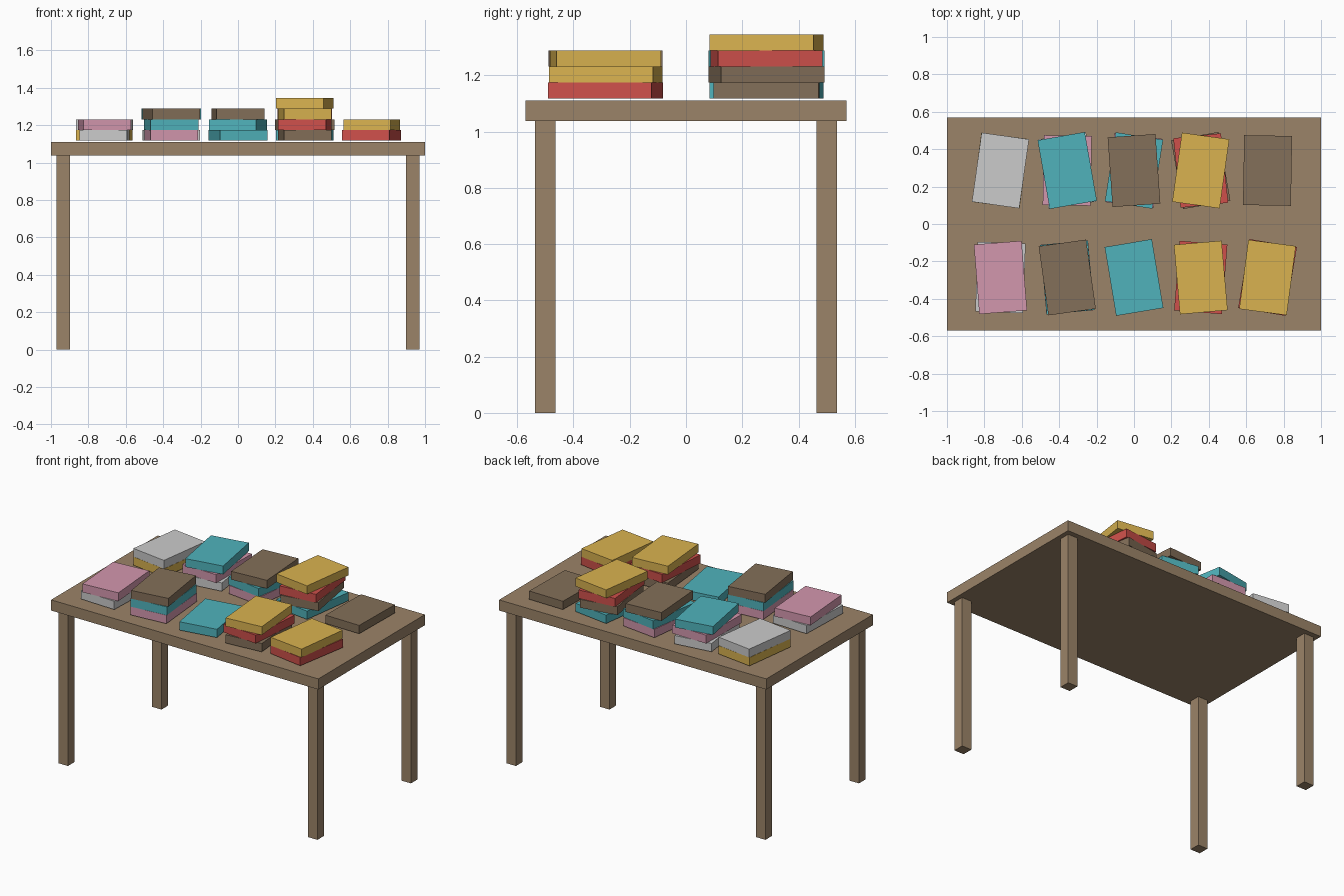
import bpy
from math import radians

if "Cube" in bpy.data.objects:
    bpy.data.objects.remove(bpy.data.objects["Cube"])

COLOURS = {
    "wood": (0.33, 0.23, 0.14),
    "brown": (0.23, 0.16, 0.10),
    "red": (0.62, 0.08, 0.07),
    "yellow": (0.70, 0.45, 0.08),
    "teal": (0.08, 0.45, 0.50),
    "pink": (0.65, 0.31, 0.42),
    "grey": (0.65, 0.65, 0.62),
}
mats = {}
for key, rgb in COLOURS.items():
    mats[key] = bpy.data.materials.new(key)
    mats[key].diffuse_color = (*rgb, 1)


def box(name, centre, size, colour, turn=0):
    bpy.ops.mesh.primitive_cube_add(size=1, location=centre,
                                    rotation=(0, 0, radians(turn)))
    ob = bpy.context.object
    ob.name = name
    ob.scale = size
    ob.data.materials.append(mats[colour])
    return ob


# table top and legs
box("table_top", (0, 0, 1.074), (2, 1.14, 0.072), "wood")
for sx in (-1, 1):
    for sy in (-1, 1):
        name = f"{'front' if sy < 0 else 'back'}_{'left' if sx < 0 else 'right'}_leg"
        box(name, (sx * 0.934, sy * 0.5, 0.519), (0.072, 0.072, 1.038), "wood")

# book stacks, left to right, each listed bottom to top as (colour, turn)
ROWS = {
    "front": [
        [("grey", -2), ("pink", 4.5)],
        [("pink", 5), ("teal", 5.5), ("brown", 8)],
        [("teal", 9.5)],
        [("brown", 5), ("red", -4.5), ("yellow", 5)],
        [("red", -9.5), ("yellow", -7.5)],
    ],
    "back": [
        [("yellow", -7.5), ("grey", -8)],
        [("grey", 8), ("pink", -1), ("teal", 10)],
        [("pink", -7), ("teal", -9), ("brown", 4)],
        [("teal", -8), ("brown", 10), ("red", 6), ("yellow", -8)],
        [("brown", -1)],
    ],
}
BASE, STEP = 1.117, 0.057
for row, stacks in ROWS.items():
    y = -0.286 if row == "front" else 0.286
    for col, stack in enumerate(stacks):
        for level, (colour, turn) in enumerate(stack):
            box(f"{row}_stack_{col + 1}_book_{level + 1}",
                ((col - 2) * 0.357, y, BASE + STEP * (level + 0.5)),
                (0.256, 0.373, 0.0565), colour, turn)

for m in bpy.data.materials:
    if m.users and not m.is_grease_pencil:
        m.use_nodes = True
        m.node_tree.nodes["Principled BSDF"].inputs["Base Color"].default_value = m.diffuse_color
